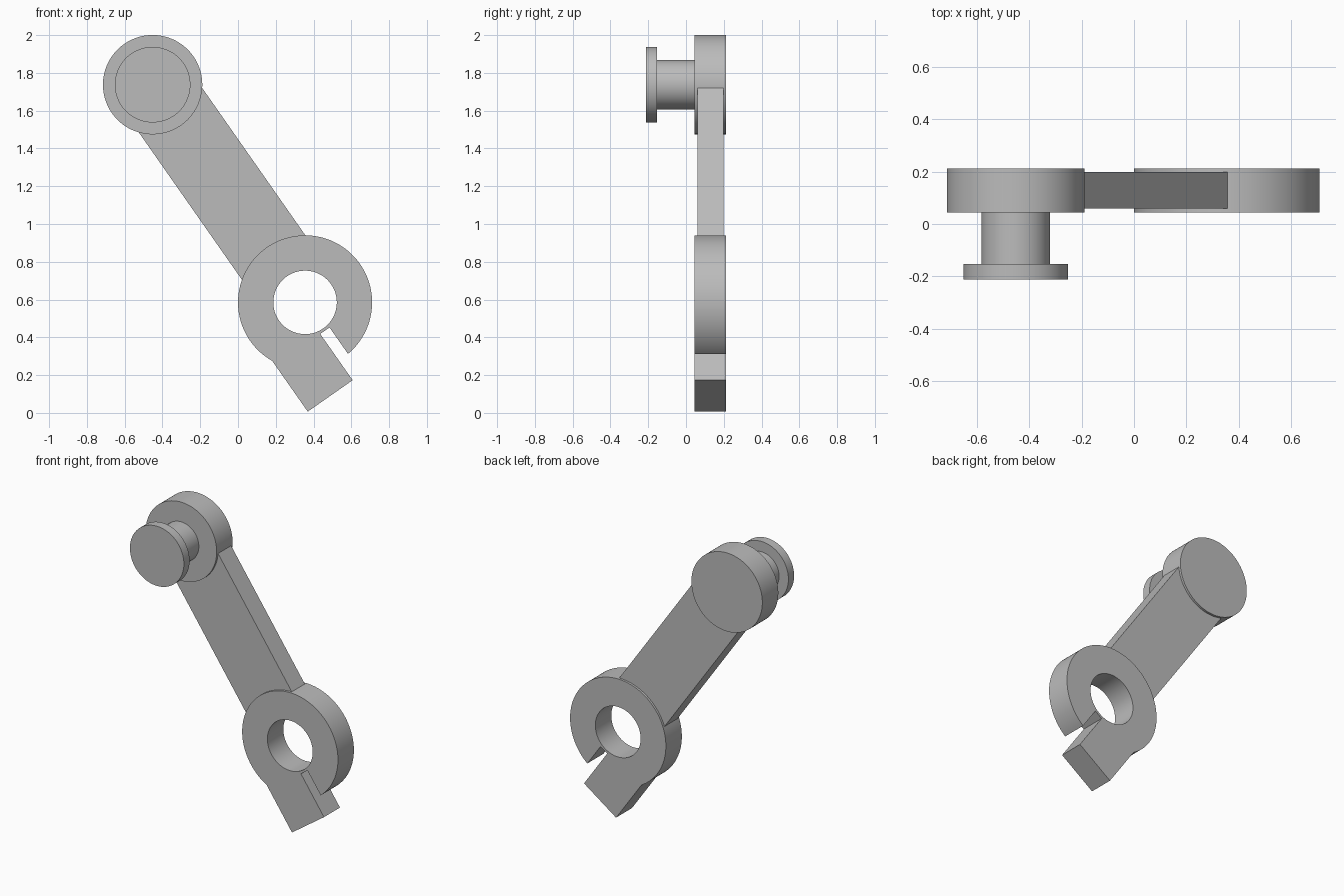
import bpy, bmesh
from math import sin, cos, asin, pi, radians
from mathutils import Vector

if "Cube" in bpy.data.objects:
    bpy.data.objects.remove(bpy.data.objects["Cube"], do_unlink=True)

grey = bpy.data.materials.new("plain grey")
grey.use_nodes = True
grey.diffuse_color = (0.5, 0.5, 0.5, 1)
grey.node_tree.nodes["Principled BSDF"].inputs["Base Color"].default_value = grey.diffuse_color

# Local frame of the lever: t runs down the arm, s runs across it
CLAMP = Vector((0.355, 0, 0.585))
ALONG = Vector((cos(radians(55)), 0, -sin(radians(55))))
ACROSS = Vector((sin(radians(55)), 0, cos(radians(55))))
LENGTH = 1.407
FRONT, BACK = 0.044, 0.213


def arc(radius, start=0.0, end=2 * pi, t=0.0, closed=True, steps=96):
    count = steps if closed else steps + 1
    angles = [start + (end - start) * i / steps for i in range(count)]
    return [(t + radius * cos(a), radius * sin(a)) for a in angles]


def plate(name, loops, y0, y1):
    """Fill the outline (further loops are holes) and extrude it from y0 to y1."""
    bm = bmesh.new()
    for loop in loops:
        verts = [bm.verts.new(CLAMP + ALONG * t + ACROSS * s + Vector((0, y0, 0)))
                 for t, s in loop]
        for a, b in zip(verts, verts[1:] + verts[:1]):
            bm.edges.new((a, b))
    bmesh.ops.triangle_fill(bm, edges=bm.edges[:], use_beauty=True, normal=(0, -1, 0))
    new = bmesh.ops.extrude_face_region(bm, geom=bm.faces[:])["geom"]
    bmesh.ops.translate(bm, vec=(0, y1 - y0, 0),
                        verts=[g for g in new if isinstance(g, bmesh.types.BMVert)])
    bmesh.ops.recalc_face_normals(bm, faces=bm.faces[:])
    mesh = bpy.data.meshes.new(name)
    bm.to_mesh(mesh)
    bm.free()
    mesh.materials.append(grey)
    obj = bpy.data.objects.new(name, mesh)
    bpy.context.collection.objects.link(obj)
    bpy.ops.object.select_all(action='DESELECT')
    obj.select_set(True)
    bpy.context.view_layer.objects.active = obj
    bpy.ops.object.shade_smooth_by_angle(angle=radians(30))
    return obj


# Clamp ring with a straight tab and a narrow slot beside it
R, SLOT, TAB, TIP, SLOT_END = 0.355, 0.03, -0.32, 0.482, 0.183
outline = arc(R, asin(SLOT / R), 2 * pi + asin(TAB / R), closed=False)
outline += [(TIP, TAB), (TIP, -SLOT), (SLOT_END, -SLOT), (SLOT_END, SLOT)]
plate("clamp_ring", [outline, arc(0.168)], FRONT, BACK)

# Flat arm, a little thinner than the two ends
W = 0.205
plate("arm", [[(-LENGTH, -W), (-0.25, -W), (-0.25, W), (-LENGTH, W)]], 0.06, 0.198)

# Upper hub with the flanged pin on its front
for name, radius, y0, y1 in (("upper_hub", 0.263, FRONT, BACK),
                             ("pin_shaft", 0.131, -0.153, FRONT),
                             ("pin_flange", 0.2, -0.213, -0.153)):
    plate(name, [arc(radius, t=-LENGTH)], y0, y1)
